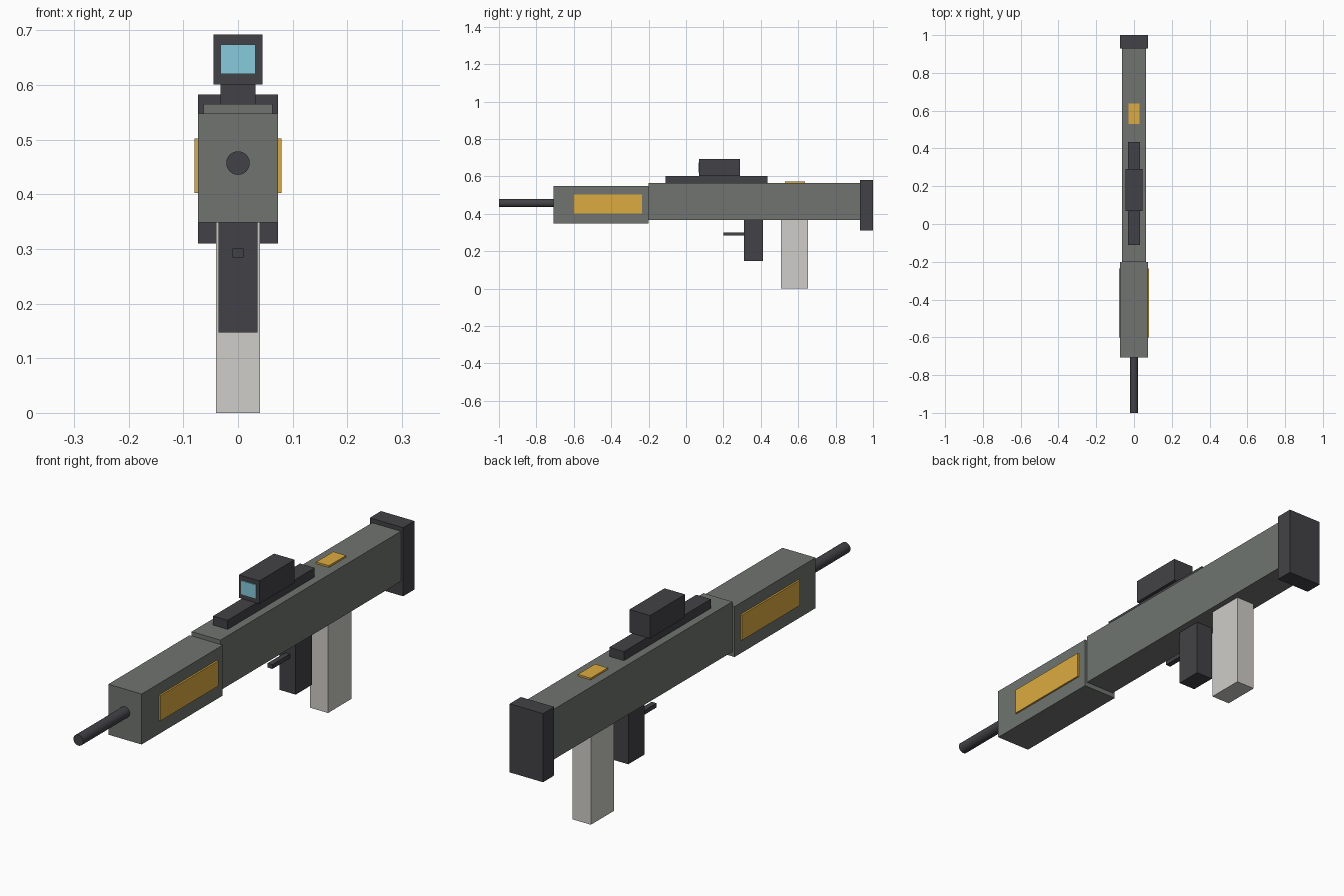
import bpy
from math import radians

if "Cube" in bpy.data.objects:
    bpy.data.objects.remove(bpy.data.objects["Cube"])


def material(name, rgb):
    m = bpy.data.materials.new(name)
    m.diffuse_color = (*rgb, 1)
    m.use_nodes = True
    m.node_tree.nodes["Principled BSDF"].inputs["Base Color"].default_value = m.diffuse_color
    return m


green = material("grey_green", (0.16, 0.175, 0.16))
dark = material("charcoal", (0.055, 0.055, 0.063))
amber = material("amber", (0.72, 0.41, 0.05))
pale = material("pale_grey", (0.62, 0.61, 0.58))
glass = material("lens_blue", (0.24, 0.60, 0.72))


def box(name, x, y, z, mat):
    """Box from (min, max) ranges on each axis."""
    bpy.ops.mesh.primitive_cube_add(size=1, location=[sum(r) / 2 for r in (x, y, z)])
    ob = bpy.context.object
    ob.name = name
    ob.scale = [r[1] - r[0] for r in (x, y, z)]
    bpy.ops.object.transform_apply(location=False, rotation=False, scale=True)
    ob.data.materials.append(mat)
    return ob


def centred(name, half_width, y, z, mat):
    return box(name, (-half_width, half_width), y, z, mat)


# Main body, front housing and butt plate
centred("receiver", 0.063, (-0.20, 0.93), (0.366, 0.565), green)
centred("front_housing", 0.073, (-0.708, -0.20), (0.348, 0.548), green)
centred("butt_plate", 0.073, (0.93, 1.0), (0.31, 0.582), dark)

# Grip, trigger and magazine
centred("grip", 0.036, (0.31, 0.413), (0.147, 0.37), dark)
centred("trigger", 0.0105, (0.20, 0.315), (0.284, 0.301), dark)
centred("magazine", 0.04, (0.507, 0.653), (0.0, 0.37), pale)

# Sight on its rail
centred("sight_rail", 0.032, (-0.11, 0.435), (0.563, 0.601), dark)
centred("sight", 0.045, (0.07, 0.29), (0.601, 0.692), dark)
centred("sight_lens", 0.032, (0.066, 0.074), (0.62, 0.674), glass)

# Amber panels on both sides and on top
for side, label in ((1, "left"), (-1, "right")):
    x = sorted((side * 0.07, side * 0.08))
    box("side_panel_" + label, x, (-0.60, -0.236), (0.402, 0.502), amber)
centred("top_panel", 0.028, (0.53, 0.637), (0.56, 0.572), amber)

# Barrel
bpy.ops.mesh.primitive_cylinder_add(vertices=24, radius=0.0215, depth=0.31,
                                    location=(0, -0.845, 0.457), rotation=(radians(90), 0, 0))
barrel = bpy.context.object
barrel.name = "barrel"
barrel.data.materials.append(dark)
bpy.ops.object.shade_smooth_by_angle(angle=radians(30))
